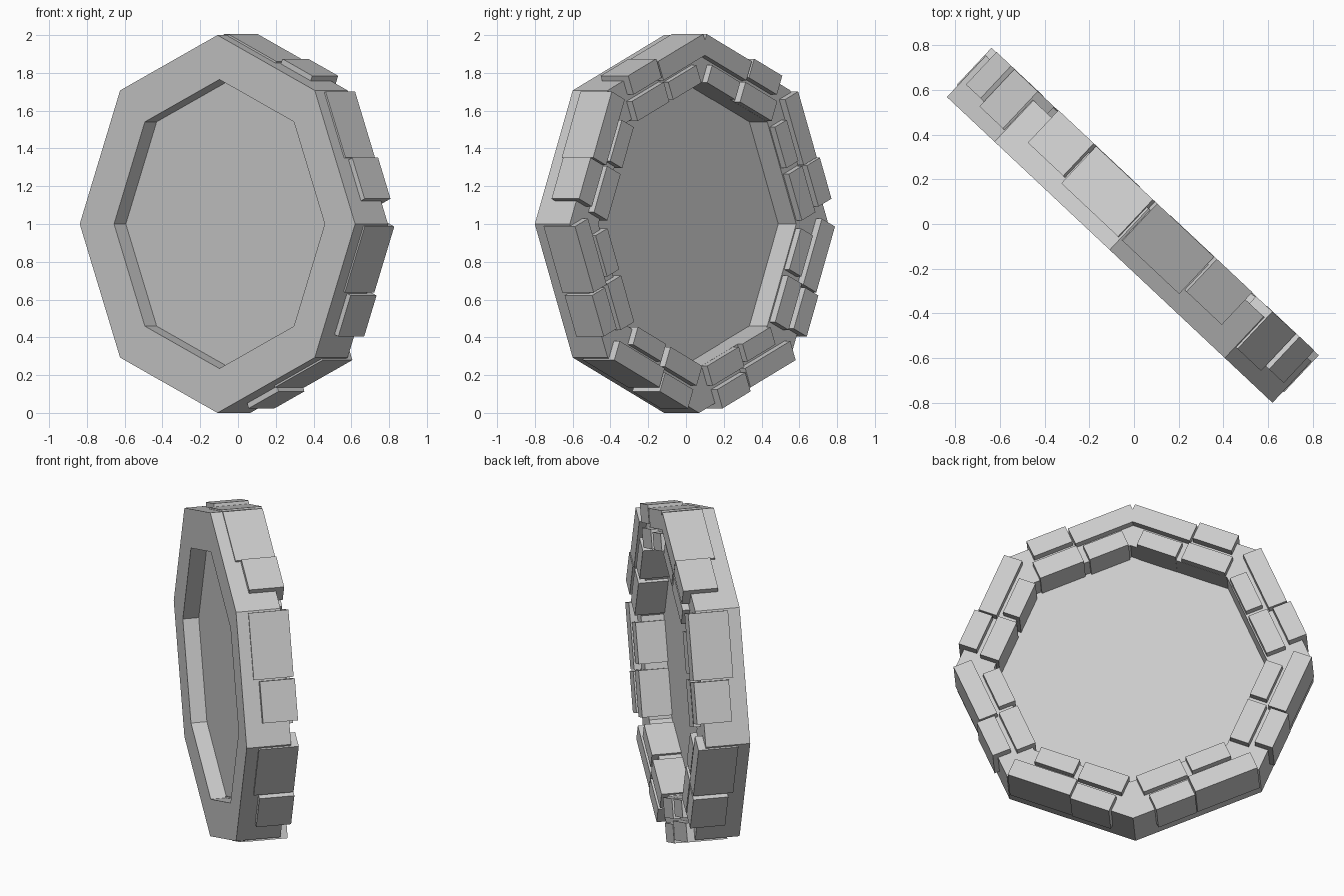
import bpy, bmesh, math
from mathutils import Matrix

if "Cube" in bpy.data.objects:
    bpy.data.objects.remove(bpy.data.objects["Cube"])

# Local frame: x across the ring, y toward the back, z up; then turned about z
TURN = Matrix.Translation((0, 0, 1)) @ Matrix.Rotation(math.radians(-43.2), 4, 'Z')
FRONT, BACK = -0.159, 0.095


def finish(name, bm):
    bmesh.ops.transform(bm, matrix=TURN, verts=bm.verts)
    bmesh.ops.recalc_face_normals(bm, faces=bm.faces)
    me = bpy.data.meshes.new(name)
    bm.to_mesh(me)
    bm.free()
    bpy.context.collection.objects.link(bpy.data.objects.new(name, me))


def octagon(bm, r, d, shift=0.0):
    return [bm.verts.new((r * math.cos(i * math.pi / 4) + shift, d,
                          r * math.sin(i * math.pi / 4))) for i in range(8)]


# Octagonal ring body
bm = bmesh.new()
loops = [octagon(bm, 1.0, FRONT), octagon(bm, 1.0, BACK),
         octagon(bm, 0.765, BACK, 0.014), octagon(bm, 0.765, FRONT, 0.014)]
for a, b in zip(loops, loops[1:] + loops[:1]):
    for i in range(8):
        j = (i + 1) % 8
        bm.faces.new((a[i], a[j], b[j], b[i]))
finish("stone_ring", bm)

# Inset panel closing the opening
bm = bmesh.new()
a, b = octagon(bm, 0.78, -0.068, 0.014), octagon(bm, 0.78, -0.035, 0.014)
bm.faces.new(a)
bm.faces.new(b)
for i in range(8):
    j = (i + 1) % 8
    bm.faces.new((a[i], a[j], b[j], b[i]))
finish("inset_panel", bm)


def brick(bm, angle, side, s0, s1, r0, r1, d0, d1):
    """Box on one ring side: s runs from the top down, r outward, d backward."""
    c, s = math.cos(angle), math.sin(angle)
    m = Matrix(((side * s, 0, side * c, side * c * (r0 + r1) / 2 + side * s * (s0 + s1) / 2),
                (0, 1, 0, (d0 + d1) / 2),
                (-c, 0, s, s * (r0 + r1) / 2 - c * (s0 + s1) / 2),
                (0, 0, 0, 1)))
    bmesh.ops.create_cube(bm, size=1,
                          matrix=m @ Matrix.Diagonal((s1 - s0, d1 - d0, r1 - r0, 1)))


# Bricks, the same set on every side, mirrored left and right
BRICKS = {
    "outer_long_bricks": (-0.372, 0.005, 0.825, 0.934, -0.09, 0.138),
    "outer_short_bricks": (0.015, 0.25, 0.845, 0.953, -0.06, 0.14),
    "inner_upper_bricks": (-0.265, -0.03, 0.700, 0.800, -0.06, 0.133),
    "inner_lower_bricks": (0.005, 0.27, 0.702, 0.815, -0.075, 0.136),
}
for name, dims in BRICKS.items():
    bm = bmesh.new()
    for side in (1, -1):
        for deg in (67.5, 22.5, -22.5, -67.5):
            brick(bm, math.radians(deg), side, *dims)
    finish(name, bm)
